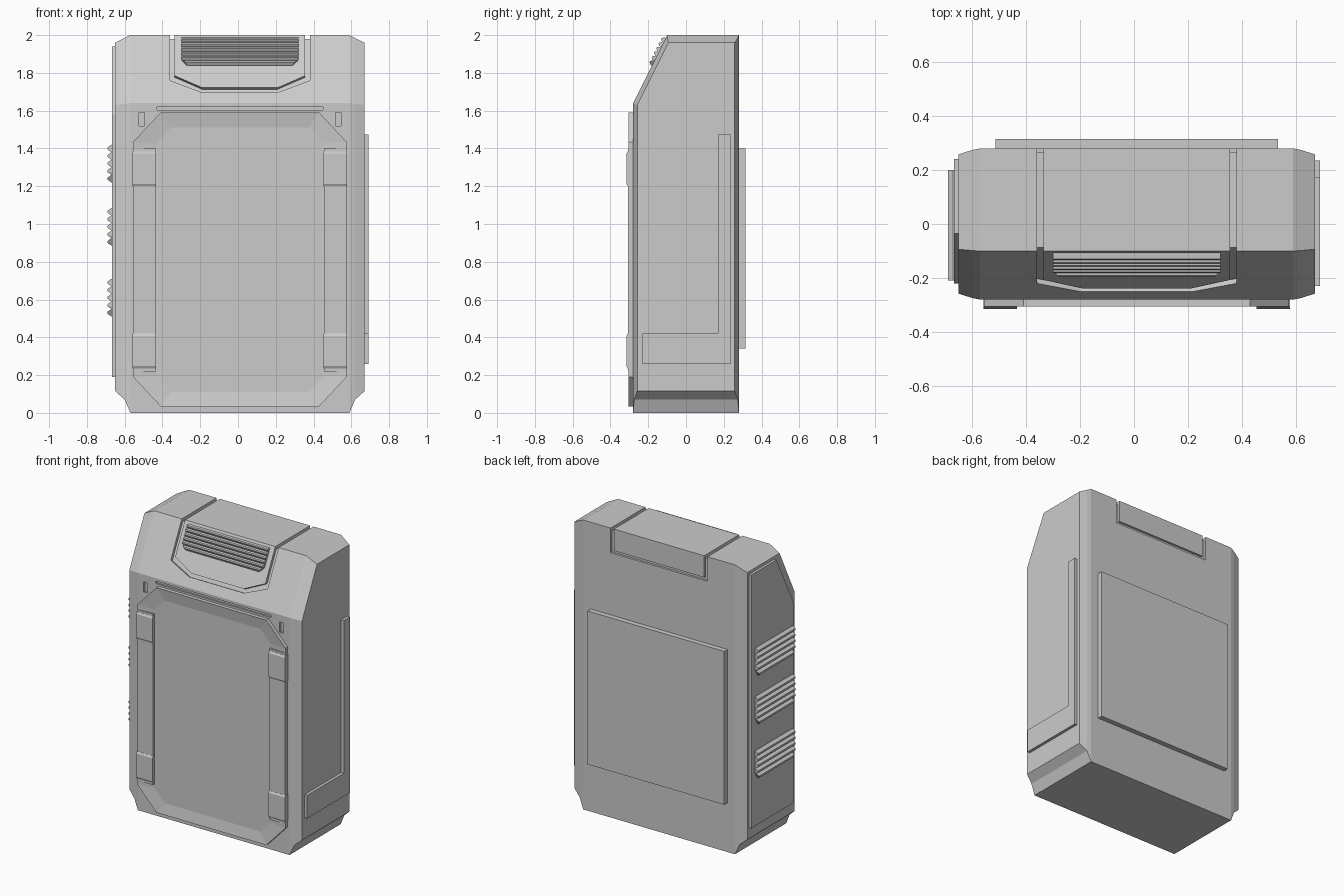
import bpy, bmesh
from mathutils import Matrix, Vector

if "Cube" in bpy.data.objects:
    bpy.data.objects.remove(bpy.data.objects["Cube"])

CX = 0.01  # the case is symmetric about this x


def frame(origin, u, v):
    """Working plane: u right, v up, normal outward."""
    u, v = Vector(u).normalized(), Vector(v).normalized()
    m = Matrix((u, v, u.cross(v))).transposed().to_4x4()
    return Matrix.Translation(origin) @ m


FRONT = frame((CX, -0.28, 0), (1, 0, 0), (0, 0, 1))
SLOPE = frame((CX, -0.28, 1.64), (1, 0, 0), (0, 0.18, 0.36))
BACK = frame((CX, 0.28, 0), (-1, 0, 0), (0, 0, 1))
TOP = frame((CX, 0, 2), (1, 0, 0), (0, 1, 0))
LEFT = frame((-0.65, 0, 0), (0, -1, 0), (0, 0, 1))
RIGHT = frame((0.67, 0, 0), (0, 1, 0), (0, 0, 1))
MIDDLE = frame((CX, 0, 0), (0, 1, 0), (0, 0, 1))


def finish(name, bm):
    bmesh.ops.recalc_face_normals(bm, faces=bm.faces)
    mesh = bpy.data.meshes.new(name)
    bm.to_mesh(mesh)
    bm.free()
    ob = bpy.data.objects.new(name, mesh)
    bpy.context.collection.objects.link(ob)
    return ob


def loft(name, loops, m):
    """Closed solid through loops given as (points, height)."""
    bm = bmesh.new()
    rings = [[bm.verts.new(m @ Vector((p[0], p[1], h))) for p in pts] for pts, h in loops]
    n = len(rings[0])
    for a, b in zip(rings, rings[1:]):
        for i in range(n):
            j = (i + 1) % n
            bm.faces.new((a[i], a[j], b[j], b[i]))
    bm.faces.new(rings[0])
    bm.faces.new(rings[-1])
    return finish(name, bm)


def prism(name, pts, m, h0, h1):
    return loft(name, [(pts, h0), (pts, h1)], m)


def rect(u0, u1, v0, v1):
    return [(u0, v0), (u1, v0), (u1, v1), (u0, v1)]


def octagon(w, z0, z1, cu, cv):
    return [(-w, z0 + cv), (-w + cu, z0), (w - cu, z0), (w, z0 + cv),
            (w, z1 - cv), (w - cu, z1), (-w + cu, z1), (-w, z1 - cv)]


def ridges(name, m, u0, u1, v0, v1, n, h0, h1, taper):
    """Sawtooth grip, narrowed at its lower end."""
    step = (v1 - v0) / n
    rows = []
    for i in range(n):
        v = v0 + i * step
        rows += [(v, h0), (v + step * 0.35, h1), (v + step * 0.65, h1)]
    rows.append((v1, h0))
    bm = bmesh.new()
    strips = []
    for v, h in rows:
        t = taper * max(0, 1 - (v - v0) / (1.2 * step))
        strips.append([bm.verts.new(m @ Vector(c)) for c in
                       ((u0 + t, v, -0.004), (u0 + t, v, h), (u1 - t, v, h), (u1 - t, v, -0.004))])
    for a, b in zip(strips, strips[1:]):
        for i in range(4):
            j = (i + 1) % 4
            bm.faces.new((a[i], a[j], b[j], b[i]))
    bm.faces.new(strips[0])
    bm.faces.new(strips[-1])
    return finish(name, bm)


# Main case: side profile lofted across x with stepped ends
def section(inset, z0, z1):
    y = 0.28 - inset
    return [(-y, z0), (-y, 1.64 - inset * 0.5), (-0.10 + inset * 0.3, z1), (y, z1), (y, z0)]


ends = [(0.58, 0.0, 0.0, 2.0), (0.61, 0.006, 0.07, 1.985), (0.66, 0.022, 0.115, 1.96)]
loops = [(section(*e[1:]), -e[0]) for e in reversed(ends)]
loops += [(section(*e[1:]), e[0]) for e in ends]
case = loft("case", loops, MIDDLE)

# Grooves around the lid and small slots above the screen
half = [(0.345, 2.1), (0.345, 1.785), (0.20, 1.722)]
outer = [(0.21, 1.70), (0.37, 1.76), (0.37, 2.1)]
ring = ([(-x, z) for x, z in reversed(outer)] + outer
        + half + [(-x, z) for x, z in reversed(half)])
lid_front = [(x, (z - 1.64) * 1.118) for x, z in ring]
lid_back = [(-0.37, 2.1), (-0.37, 1.83), (0.37, 1.83), (0.37, 2.1),
            (0.345, 2.1), (0.345, 1.85), (-0.345, 1.85), (-0.345, 2.1)]
cutters = [prism("cut_front", lid_front, SLOPE, -0.02, 0.03),
           prism("cut_back", lid_back, BACK, -0.015, 0.03),
           prism("cut_slot", rect(-0.44, 0.44, 1.603, 1.62), FRONT, -0.012, 0.02)]
for s in (-1, 1):
    a, b = sorted((s * 0.345, s * 0.37))
    cutters.append(prism("cut_top", rect(a, b, -0.2, 0.4), TOP, -0.02, 0.03))
    a, b = sorted((s * 0.505, s * 0.535))
    cutters.append(prism("cut_notch", rect(a, b, 1.52, 1.59), FRONT, -0.012, 0.02))
bpy.context.view_layer.objects.active = case
for c in cutters:
    mod = case.modifiers.new("groove", 'BOOLEAN')
    mod.operation = 'DIFFERENCE'
    mod.solver = 'EXACT'
    mod.object = c
    bpy.ops.object.modifier_apply(modifier=mod.name)
    bpy.data.objects.remove(c)

# Screen with inward-sloping rim
rim = octagon(0.565, 0.035, 1.59, 0.145, 0.155)
floor = octagon(0.445, 0.11, 1.51, 0.08, 0.085)
loft("screen", [(rim, -0.005), (rim, 0.025), (floor, 0.012)], FRONT)

# Side bars and clamps on the screen
for s, side in ((-1, "left"), (1, "right")):
    a, b = sorted((s * 0.445, s * 0.565))
    prism(side + "_bar", rect(a, b, 0.22, 1.40), FRONT, 0.0, 0.027)
    for z0, z1, level in ((0.235, 0.42, "lower"), (1.2, 1.385, "upper")):
        a, b = sorted((s * 0.443, s * 0.568))
        loft(f"{side}_{level}_clamp",
             [(rect(a, b, z0, z1), 0.0), (rect(a, b, z0, z1), 0.028),
              (rect(a, b, z0 + 0.012, z1 - 0.012), 0.035)], FRONT)

# Ridged grip on the lid
ridges("lid_grip", SLOPE, -0.31, 0.31, 0.222, 0.385, 6, 0.006, 0.02, 0.03)

# Left side plate and its three ridged grips
prism("left_plate", [(-0.24, 0.19), (0.22, 0.19), (0.22, 1.58), (0.035, 1.94), (-0.24, 1.94)],
      LEFT, -0.01, 0.017)
for i, z in enumerate((0.51, 0.885, 1.22)):
    ridges(f"side_grip_{i + 1}", LEFT, -0.20, 0.21, z, z + 0.2, 5, 0.02, 0.04, 0.03)

# Right side L-shaped plate and back cover
prism("right_plate", [(-0.23, 0.26), (0.235, 0.26), (0.235, 1.475),
                      (0.17, 1.475), (0.17, 0.42), (-0.23, 0.42)], RIGHT, -0.01, 0.02)
prism("back_cover", rect(-0.523, 0.523, 0.34, 1.40), BACK, -0.005, 0.035)
